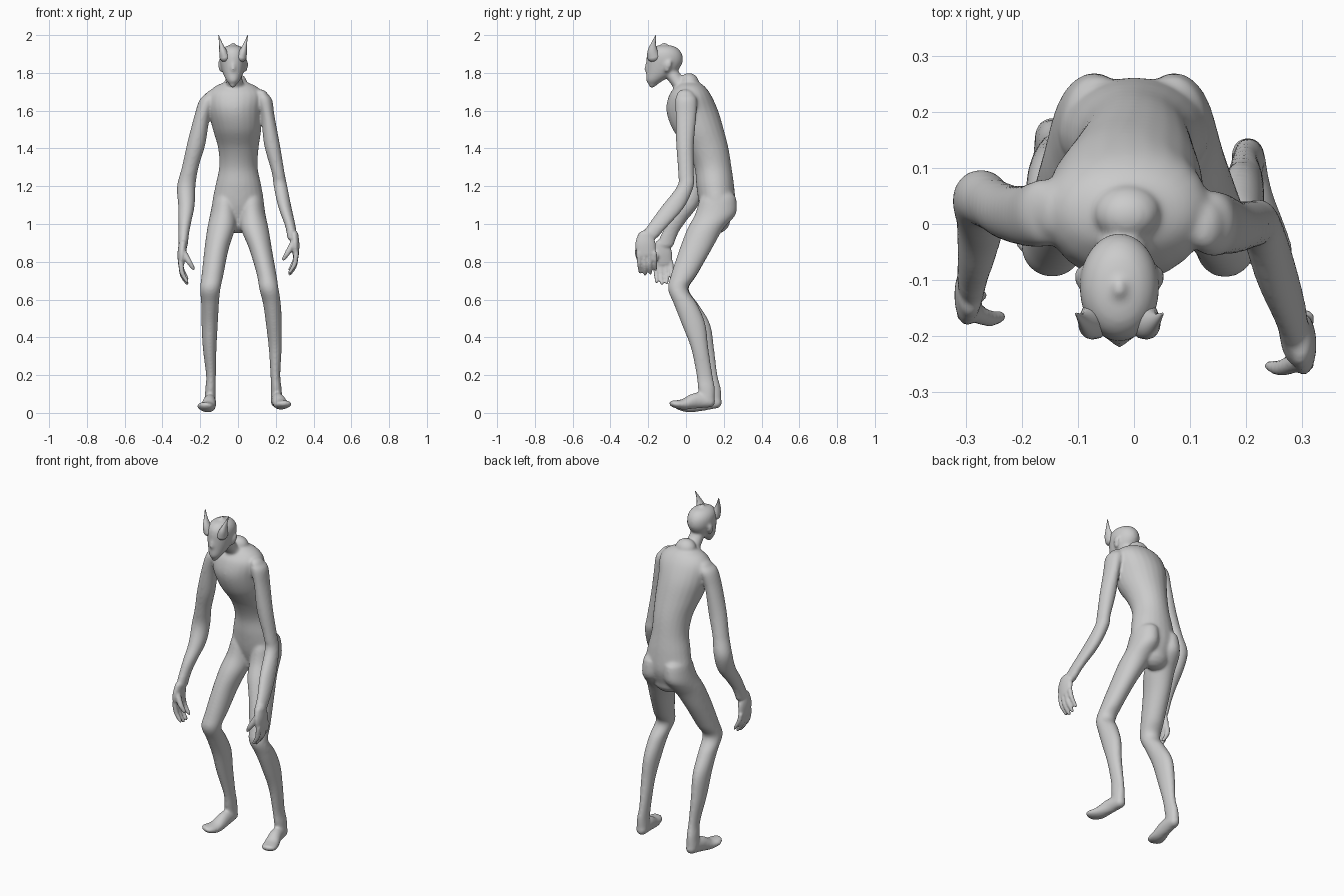
import bpy, bmesh, math
from mathutils import Vector

bm = bmesh.new()


def spline(rows, steps=5):
    """Catmull-Rom through rows of (x, y, z, a, b)."""
    out = []
    for i in range(len(rows) - 1):
        p0, p1, p2, p3 = (rows[max(i - 1, 0)], rows[i], rows[i + 1],
                          rows[min(i + 2, len(rows) - 1)])
        for k in range(steps):
            t = k / steps
            out.append([0.5 * (2 * b + (c - a) * t + (2 * a - 5 * b + 4 * c - d) * t * t
                               + (3 * b - a - 3 * c + d) * t ** 3)
                        for a, b, c, d in zip(p0, p1, p2, p3)])
    out.append(list(rows[-1]))
    return out


def loft(bm, rows, ref=None, n=24):
    """Domed elliptic loft; level rings, or rings across the path when ref is given."""
    rows = spline(rows)
    pts = [Vector(r[:3]) for r in rows]
    rings = []
    for i, (p, r) in enumerate(zip(pts, rows)):
        t = (pts[min(i + 1, len(pts) - 1)] - pts[max(i - 1, 0)]).normalized()
        if ref:
            u = Vector(ref).cross(t).normalized()
            v = t.cross(u)
        else:
            u, v = Vector((1, 0, 0)), Vector((0, 1, 0))
        a, b = max(r[3], 0.001), max(r[4], 0.001)
        ring = [(p, u * a, v * b)]
        if i in (0, len(pts) - 1):
            s = -1 if i == 0 else 1
            m = min(a, b)
            dome = [(p + t * s * m * math.sin(q), u * a * math.cos(q), v * b * math.cos(q))
                    for q in (0.4, 0.8, 1.15, 1.45)]
            ring = dome[::-1] + ring if i == 0 else ring + dome
        rings += ring
    loops = [[bm.verts.new(c + u * math.cos(2 * math.pi * k / n) + v * math.sin(2 * math.pi * k / n))
              for k in range(n)] for c, u, v in rings]
    for A, B in zip(loops, loops[1:]):
        for k in range(n):
            bm.faces.new((A[k], A[(k + 1) % n], B[(k + 1) % n], B[k]))
    bm.faces.new(loops[0][::-1])
    bm.faces.new(loops[-1])


def make(name, bm):
    bmesh.ops.recalc_face_normals(bm, faces=bm.faces)
    me = bpy.data.meshes.new(name)
    bm.to_mesh(me)
    bm.free()
    ob = bpy.data.objects.new(name, me)
    bpy.context.collection.objects.link(ob)
    bpy.context.view_layer.objects.active = ob
    me.polygons.foreach_set("use_smooth", [True] * len(me.polygons))
    return ob


# torso
loft(bm, [(0, .165, 1.02, .09, .07), (0, .165, 1.10, .135, .095), (.002, .155, 1.2, .122, .1),
          (.002, .143, 1.3, .102, .098), (.002, .113, 1.4, .107, .112),
          (-.005, .065, 1.5, .128, .135), (-.015, .033, 1.6, .143, .137),
          (-.012, .022, 1.68, .148, .112), (-.012, .022, 1.725, .115, .08),
          (-.012, .02, 1.75, .06, .05)])
# neck
loft(bm, [(-.012, .01, 1.70, .06, .06), (-.018, -.04, 1.75, .045, .047),
          (-.025, -.085, 1.81, .042, .045)])
# head
loft(bm, [(-.027, -.175, 1.738, .018, .022), (-.026, -.165, 1.76, .036, .046),
          (-.026, -.133, 1.80, .055, .078), (-.026, -.115, 1.85, .068, .095),
          (-.026, -.113, 1.89, .071, .095), (-.026, -.115, 1.92, .062, .082),
          (-.026, -.115, 1.94, .04, .055), (-.026, -.115, 1.946, .015, .02)])
# nose and ears
loft(bm, [(-.026, -.203, 1.86, .009, .008), (-.026, -.21, 1.82, .013, .012)], n=12)
for s in (-1, 1):
    loft(bm, [(-.026 + s * .066, -.10, 1.81, .007, .012), (-.026 + s * .072, -.095, 1.84, .008, .02),
              (-.026 + s * .072, -.09, 1.86, .006, .014)], n=12)

# legs
loft(bm, [(-.068, .168, 1.12, .066, .1), (-.075, .155, 1.05, .073, .108),
          (-.09, .1, .97, .074, .095), (-.114, .05, .865, .064, .085),
          (-.135, -.01, .73, .058, .068), (-.147, -.04, .655, .054, .054),
          (-.148, .005, .575, .047, .061), (-.15, .06, .47, .043, .068),
          (-.15, .092, .34, .036, .057), (-.143, .125, .2, .026, .042),
          (-.145, .14, .13, .028, .045), (-.148, .148, .07, .03, .04)])
loft(bm, [(.07, .168, 1.12, .066, .1), (.075, .155, 1.05, .071, .108),
          (.09, .1, .97, .073, .095), (.12, .05, .865, .06, .085),
          (.152, -.012, .73, .052, .068), (.164, -.042, .655, .051, .053),
          (.18, -.002, .575, .047, .062), (.19, .04, .47, .042, .063),
          (.197, .073, .34, .034, .046), (.198, .098, .2, .026, .043),
          (.203, .108, .13, .028, .045), (.204, .115, .08, .03, .038)])
# feet
loft(bm, [(-.147, .16, .055, .03, .032), (-.15, .09, .055, .034, .044), (-.16, .02, .033, .042, .031),
          (-.175, -.03, .036, .045, .022), (-.182, -.045, .042, .036, .016)], ref=(0, 0, 1))
loft(bm, [(.203, .125, .06, .03, .032), (.212, .055, .065, .034, .042), (.228, -.01, .046, .042, .029),
          (.243, -.055, .046, .043, .021), (.248, -.072, .05, .036, .016)], ref=(0, 0, 1))

# arms
loft(bm, [(-.145, .022, 1.685, .03, .045), (-.16, .02, 1.655, .045, .06),
          (-.19, .015, 1.57, .042, .055), (-.222, .02, 1.42, .049, .05),
          (-.253, .035, 1.3, .044, .047), (-.274, .045, 1.2, .049, .052),
          (-.273, .01, 1.1, .044, .056), (-.28, -.045, 1.02, .035, .05),
          (-.287, -.085, .95, .028, .043), (-.29, -.11, .89, .024, .045)])
loft(bm, [(.13, -.003, 1.685, .03, .045), (.14, 0, 1.655, .042, .058),
          (.158, 0, 1.57, .036, .055), (.18, -.005, 1.42, .042, .047),
          (.213, 0, 1.27, .034, .042), (.225, -.003, 1.2, .036, .044),
          (.248, -.07, 1.09, .035, .062), (.277, -.15, .99, .028, .055),
          (.287, -.2, .93, .026, .05)])


# hands: palm, four fingers, thumb
def hand(s, x, y, z):
    Y = (0, 1, 0)
    loft(bm, [(s * (x - .005), y, z + .07, .022, .04), (s * x, y - .002, z + .02, .023, .054),
              (s * (x + .004), y + .003, z - .035, .017, .05)], ref=Y)
    for k in range(4):
        fy, d = y - .036 + k * .027, (0, -.01, -.005, .015)[k]
        loft(bm, [(s * (x + .006), fy, z - .03, .014, .014),
                  (s * (x - .002), fy + .003, z - .085 + d, .013, .013),
                  (s * (x - .028), fy + .006, z - .13 + d, .009, .009)], ref=Y, n=12)
    loft(bm, [(s * (x - .005), y - .03, z + .03, .018, .018),
              (s * (x - .038), y - .043, z - .025, .015, .015),
              (s * (x - .06), y - .04, z - .06, .01, .01)], ref=Y, n=12)


hand(-1, .297, -.125, .825)
hand(1, .302, -.213, .875)

# fuse everything into one skin, then relax the joins but keep the hands crisp
body = make("body", bm)
rm = body.modifiers.new("fuse", 'REMESH')
rm.mode, rm.voxel_size, rm.use_smooth_shade = 'VOXEL', 0.0065, True
bpy.ops.object.modifier_apply(modifier=rm.name)
soft = body.vertex_groups.new(name="soft")
soft.add([v.index for v in body.data.vertices
          if not (abs(v.co.x) > .215 and .6 < v.co.z < .95)], 1.0, 'REPLACE')
relax = body.modifiers.new("relax", 'SMOOTH')
relax.factor, relax.iterations, relax.vertex_group = 0.5, 12, "soft"
settle = body.modifiers.new("settle", 'SMOOTH')
settle.factor, settle.iterations = 0.5, 2

# horns
for s, side in ((-1, "left"), (1, "right")):
    hb = bmesh.new()
    loft(hb, [(-.026 + s * .045, -.172, 1.885, .027, .034), (-.026 + s * .054, -.177, 1.915, .02, .027),
              (-.026 + s * .065, -.172, 1.955, .009, .013), (-.026 + s * .077, -.16, 1.998, .002, .002)],
         ref=(0, 1, 0), n=16)
    make("horn_" + side, hb)
